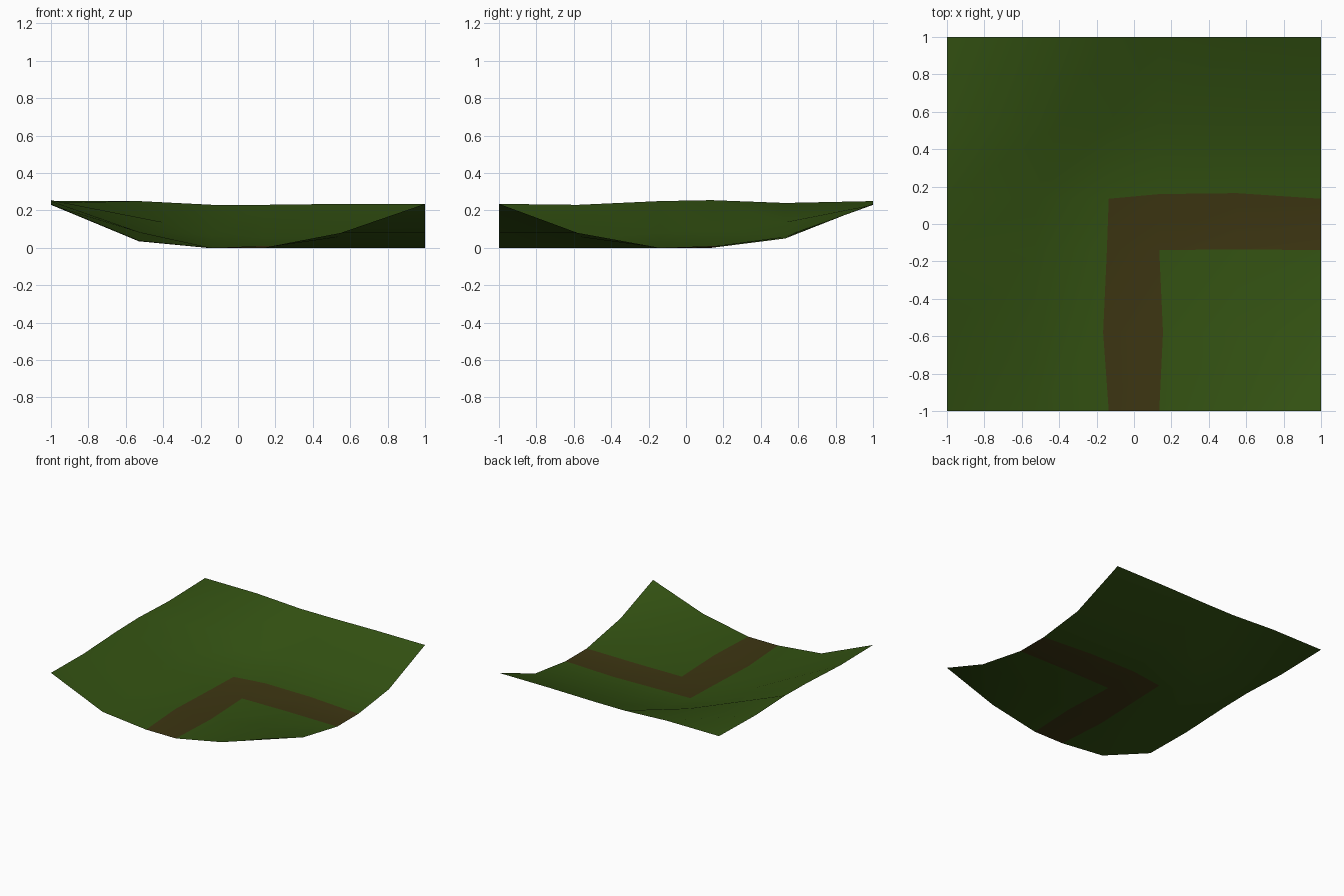
import bpy, bmesh

if "Cube" in bpy.data.objects:
    bpy.data.objects.remove(bpy.data.objects["Cube"])


def material(name, rgb):
    m = bpy.data.materials.new(name)
    m.diffuse_color = (*rgb, 1)
    m.use_nodes = True
    m.node_tree.nodes["Principled BSDF"].inputs["Base Color"].default_value = m.diffuse_color
    return m


# Coarse height grid: rows run front to back, columns left to right
cols = [-1, -0.53, -0.135, 0.135, 0.55, 1]
rows = [-1, -0.58, -0.14, 0.135, 0.53, 1]
heights = [
    [0.235, 0.040, 0.000, 0.000, 0.080, 0.235],
    [0.230, 0.035, 0.000, 0.000, 0.060, 0.080],
    [0.250, 0.085, 0.000, 0.000, 0.000, 0.000],
    [0.255, 0.090, 0.000, 0.010, 0.005, 0.000],
    [0.240, 0.137, 0.065, 0.060, 0.055, 0.050],
    [0.250, 0.250, 0.230, 0.230, 0.235, 0.235],
]
# Sideways wobble of the path edges and the valley corner: (row, col) -> (dx, dy)
wobble = {(1, 2): (-0.03, 0), (1, 3): (0.02, 0), (2, 2): (-0.01, 0),
          (3, 3): (0, 0.025), (3, 4): (0, 0.03), (2, 4): (0, 0.005),
          (4, 1): (0.13, 0)}

bm = bmesh.new()
grid = []
for j, y in enumerate(rows):
    line = []
    for i, x in enumerate(cols):
        dx, dy = wobble.get((j, i), (0, 0))
        line.append(bm.verts.new((x + dx, y + dy, heights[j][i])))
    grid.append(line)

# Triangulated ground; the L-shaped dirt path runs front -> centre -> right
for j in range(5):
    for i in range(5):
        a, b = grid[j][i], grid[j][i + 1]
        c, d = grid[j + 1][i + 1], grid[j + 1][i]
        path = (i == 2 and j <= 2) or (j == 2 and i >= 2)
        for tri in ((a, b, c), (a, c, d)):
            f = bm.faces.new(tri)
            f.material_index = int(path)
            f.smooth = True

mesh = bpy.data.meshes.new("ground_with_path")
bm.to_mesh(mesh)
bm.free()
mesh.materials.append(material("grass green", (0.033, 0.083, 0.006)))
mesh.materials.append(material("dirt brown", (0.046, 0.036, 0.006)))
bpy.context.collection.objects.link(bpy.data.objects.new("ground_with_path", mesh))
